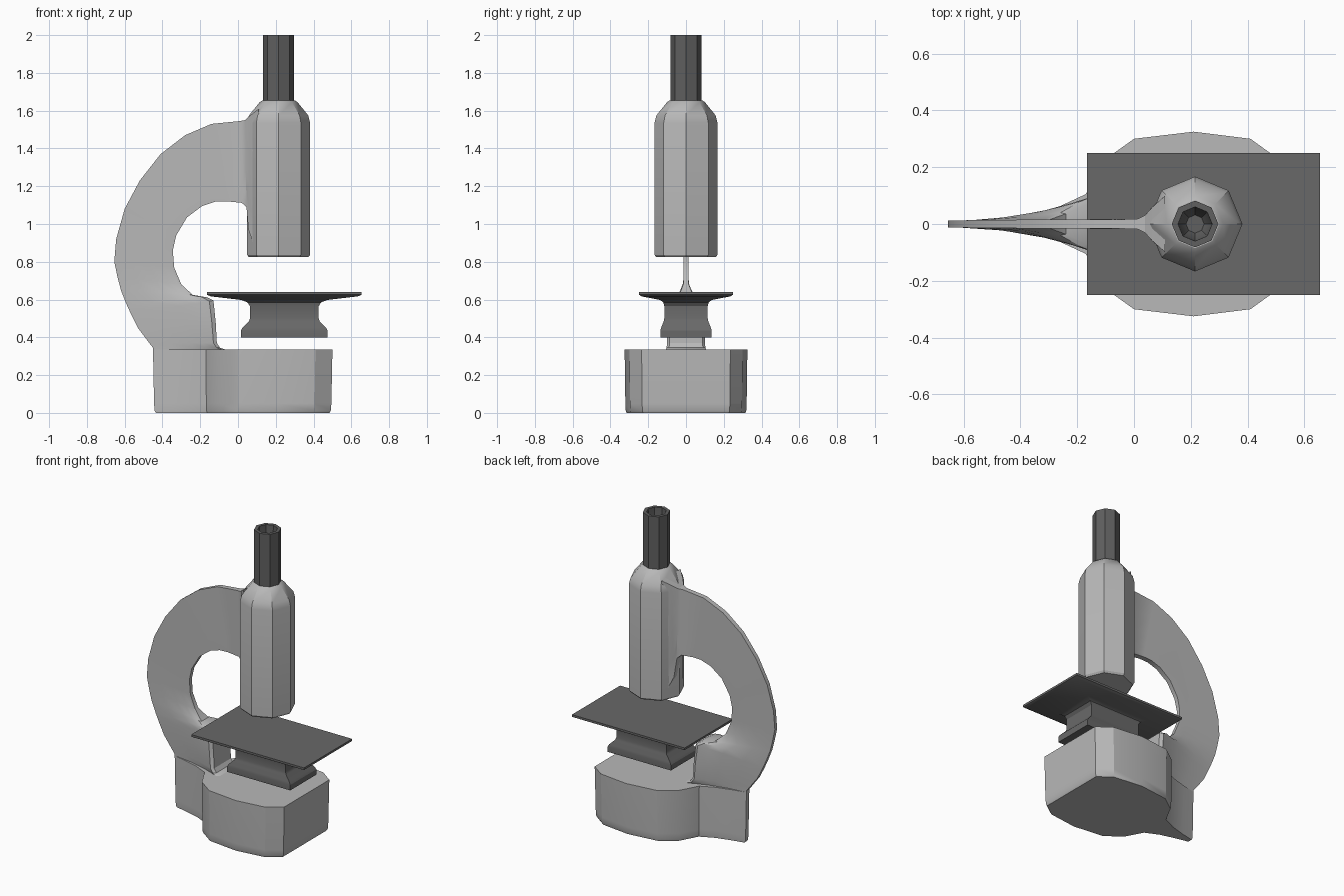
import bpy, bmesh, math


def material(name, v):
    m = bpy.data.materials.new(name)
    m.diffuse_color = (v, v, v, 1)
    return m


LIGHT = material("light grey", 0.48)
STAGE = material("stage dark grey", 0.14)
TUBE = material("tube dark grey", 0.115)


def loft(name, loops, mat, angle=28):
    """Skin a list of equal-length closed loops and cap both ends."""
    bm = bmesh.new()
    rings = [[bm.verts.new(p) for p in loop] for loop in loops]
    n = len(rings[0])
    for a, b in zip(rings, rings[1:]):
        for i in range(n):
            j = (i + 1) % n
            bm.faces.new((a[i], a[j], b[j], b[i]))
    bm.faces.new(rings[0])
    bm.faces.new(rings[-1])
    bmesh.ops.recalc_face_normals(bm, faces=bm.faces)
    me = bpy.data.meshes.new(name)
    bm.to_mesh(me)
    bm.free()
    me.materials.append(mat)
    ob = bpy.data.objects.new(name, me)
    bpy.context.collection.objects.link(ob)
    bpy.ops.object.select_all(action='DESELECT')
    ob.select_set(True)
    bpy.context.view_layer.objects.active = ob
    bpy.ops.object.shade_smooth_by_angle(angle=math.radians(angle))
    return ob


def mirrored(half):
    """Close a half outline (y > 0) by mirroring it across y = 0."""
    return half + [(x, -y, z) for x, y, z in reversed(half)]


def octagon(r, z, cx=0.215):
    return [(cx + r * math.cos(i * math.pi / 4), r * math.sin(i * math.pi / 4), z)
            for i in range(8)]


def rectangle(z, hx, hy, cx=0.245):
    return [(cx - hx, -hy, z), (cx + hx, -hy, z), (cx + hx, hy, z), (cx - hx, hy, z)]


# Base: faceted foot with a narrow tail under the arm
outline = [(-0.45, 0.015), (-0.36, 0.035), (-0.26, 0.063), (-0.17, 0.105),
           (-0.105, 0.225), (0.0, 0.30), (0.21, 0.325), (0.41, 0.30), (0.50, 0.235)]


def base_ring(z, s):
    return mirrored([(0.02 + (x - 0.02) * s, y * s, z) for x, y in outline])


loft("base", [base_ring(0, 0.968), base_ring(0.012, 0.982), base_ring(0.05, 0.988),
              base_ring(0.335, 1)], LIGHT)


# Arm: thin C-shaped web, flared into the base below and the head above
def arm_section(ox, oz, ix, iz, w0, w1):
    half = []
    for t, k in ((0, 0), (0.3, 0.16), (0.6, 0.46), (0.8, 0.75), (0.95, 1), (1, 0.85)):
        half.append((ox + (ix - ox) * t, w0 + (w1 - w0) * k, oz + (iz - oz) * t))
    return mirrored(half)


stations = [
    (-0.45, 0.32, -0.02, 0.32, 0.015, 0.115),
    (-0.45, 0.345, -0.095, 0.345, 0.015, 0.103),
    (-0.47, 0.37, -0.112, 0.37, 0.014, 0.10),
    (-0.53, 0.45, -0.118, 0.48, 0.013, 0.10),
    (-0.565, 0.52, -0.13, 0.595, 0.012, 0.095),
    (-0.59, 0.575, -0.165, 0.612, 0.012, 0.08),
    (-0.62, 0.65, -0.24, 0.625, 0.012, 0.04),
    (-0.638, 0.72, -0.30, 0.68, 0.012, 0.015),
    (-0.655, 0.80, -0.338, 0.77, 0.012, 0.013),
    (-0.645, 0.92, -0.345, 0.86, 0.012, 0.013),
    (-0.60, 1.08, -0.327, 0.94, 0.013, 0.014),
    (-0.52, 1.23, -0.27, 1.035, 0.014, 0.015),
    (-0.41, 1.37, -0.19, 1.095, 0.015, 0.016),
    (-0.28, 1.47, -0.12, 1.118, 0.016, 0.017),
    (-0.14, 1.53, -0.06, 1.12, 0.016, 0.017),
    (0.01, 1.545, 0.02, 1.112, 0.017, 0.018),
    (0.038, 1.55, 0.045, 1.09, 0.03, 0.03),
    (0.065, 1.575, 0.055, 0.97, 0.06, 0.045),
    (0.11, 1.61, 0.095, 0.86, 0.10, 0.09),
]
loft("arm", [arm_section(*s) for s in stations], LIGHT)

# Head: octagonal barrel with sloping shoulders
loft("head", [octagon(r, z) for r, z in (
    (0.158, 0.825), (0.167, 0.837), (0.167, 1.535), (0.157, 1.575),
    (0.10, 1.645), (0.085, 1.655))], LIGHT)

# Eyepiece: hollow octagonal tube
loft("eyepiece_tube", [octagon(r, z) for r, z in (
    (0.082, 1.63), (0.082, 2.0), (0.060, 2.0), (0.056, 1.82), (0.032, 1.78))], TUBE)

# Stage: flat plate on a waisted rectangular block
loft("stage", [rectangle(*s) for s in (
    (0.40, 0.23, 0.136), (0.435, 0.23, 0.136), (0.45, 0.222, 0.132),
    (0.485, 0.187, 0.118), (0.50, 0.182, 0.115), (0.565, 0.182, 0.115),
    (0.585, 0.195, 0.12), (0.598, 0.228, 0.138), (0.617, 0.39, 0.235),
    (0.626, 0.41, 0.25), (0.64, 0.41, 0.25))], STAGE)
